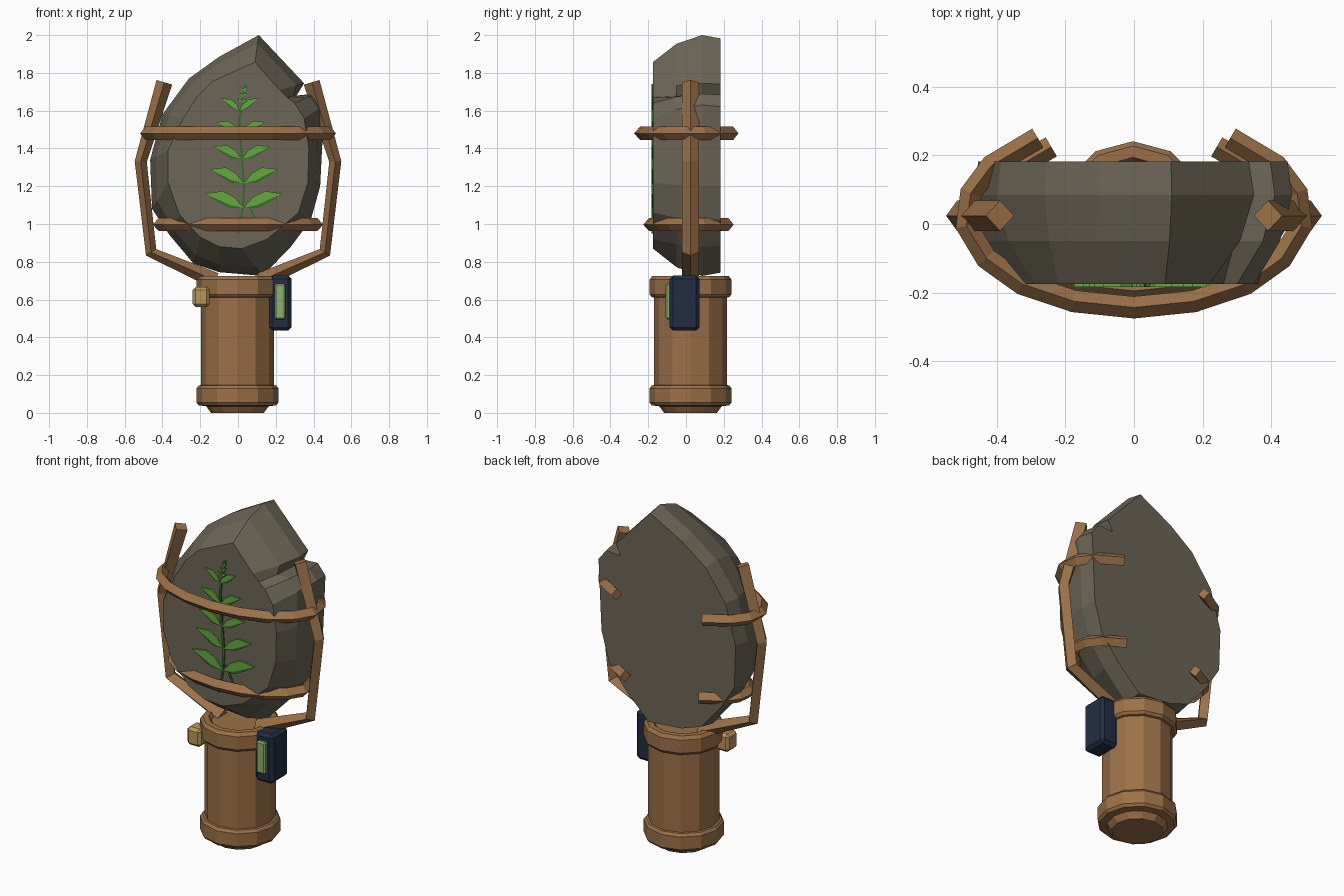
import bpy, bmesh, math
from mathutils import Vector

if "Cube" in bpy.data.objects:
    bpy.data.objects.remove(bpy.data.objects["Cube"])


def material(name, rgb):
    m = bpy.data.materials.new(name)
    m.diffuse_color = (*rgb, 1)
    m.use_nodes = True
    m.node_tree.nodes["Principled BSDF"].inputs["Base Color"].default_value = m.diffuse_color
    return m


WOOD = material("brown wood", (0.33, 0.165, 0.065))
STONE = material("grey stone", (0.150, 0.132, 0.094))
LEAF = material("leaf green", (0.13, 0.40, 0.05))
STEM = material("dark green", (0.035, 0.15, 0.02))
NAVY = material("dark navy", (0.016, 0.027, 0.055))
SCREEN = material("pale green", (0.27, 0.42, 0.15))
GOLD = material("gold", (0.50, 0.31, 0.10))


def mesh_object(name, verts, faces, mat):
    me = bpy.data.meshes.new(name)
    me.from_pydata([tuple(v) for v in verts], [], faces)
    bm = bmesh.new()
    bm.from_mesh(me)
    bmesh.ops.recalc_face_normals(bm, faces=bm.faces)
    bm.to_mesh(me)
    bm.free()
    me.materials.append(mat)
    ob = bpy.data.objects.new(name, me)
    bpy.context.collection.objects.link(ob)
    return ob


def loft(name, rings, mat):
    """Skin equal-length rings and cap both ends."""
    n = len(rings[0])
    verts = [v for r in rings for v in r]
    faces = [(k * n + i, k * n + (i + 1) % n, (k + 1) * n + (i + 1) % n, (k + 1) * n + i)
             for k in range(len(rings) - 1) for i in range(n)]
    faces += [tuple(range(n)), tuple(range(len(verts) - n, len(verts)))]
    return mesh_object(name, verts, faces, mat)


def bar(name, path, normal, a, b, mat, end_b=None):
    """Diamond-section bar: a along the fixed normal, b across it."""
    pts, n = [Vector(p) for p in path], Vector(normal)
    rings = []
    for i, p in enumerate(pts):
        t = (pts[min(i + 1, len(pts) - 1)] - pts[max(i - 1, 0)]).normalized()
        s = t.cross(n).normalized()
        w = end_b if end_b and i in (0, len(pts) - 1) else b
        rings.append([p + n * a, p + s * w, p - n * a, p - s * w])
    return loft(name, rings, mat)


def box(name, lo, hi, bevel, mat):
    lo, hi = Vector(lo), Vector(hi)
    bm = bmesh.new()
    bmesh.ops.create_cube(bm, size=1)
    for v in bm.verts:
        v.co = Vector((lo[i] + hi[i]) / 2 + v.co[i] * (hi[i] - lo[i]) for i in range(3))
    bmesh.ops.bevel(bm, geom=bm.edges[:], offset=bevel, segments=1, affect='EDGES')
    me = bpy.data.meshes.new(name)
    bm.to_mesh(me)
    bm.free()
    me.materials.append(mat)
    ob = bpy.data.objects.new(name, me)
    bpy.context.collection.objects.link(ob)
    return ob


# Handle: twelve-sided turned grip with two collars and a recessed top
profile = [(0.14, 0), (0.165, 0.035), (0.205, 0.04), (0.217, 0.055), (0.217, 0.13), (0.205, 0.145),
           (0.193, 0.147), (0.193, 0.61), (0.205, 0.613), (0.217, 0.628), (0.217, 0.705),
           (0.203, 0.724), (0.17, 0.724), (0.155, 0.70)]
loft("handle", [[(-0.003 + r * math.cos(i * math.pi / 6), 0.024 + r * math.sin(i * math.pi / 6), z)
                 for i in range(12)] for r, z in profile], WOOD)

# Stone slab: small front outline blended to the full outline
front = [(.09, 1.857), (.22, 1.71), (.26, 1.67), (.30, 1.64), (.35, 1.56), (.375, 1.4), (.37, 1.22),
         (.32, 1.06), (.155, .92), (.02, .87), (-.10, .88), (-.20, .93), (-.31, 1.05),
         (-.37, 1.22), (-.37, 1.39), (-.29, 1.56), (-.22, 1.67), (-.135, 1.755)]
full = [(.11, 2.0), (.35, 1.745), (.31, 1.68), (.41, 1.69), (.46, 1.63), (.445, 1.4), (.435, 1.2),
        (.385, 1.02), (.28, .88), (.13, .725), (-.10, .745), (-.235, .79), (-.365, .945),
        (-.455, 1.08), (-.465, 1.34), (-.40, 1.58), (-.26, 1.77), (-.10, 1.885)]
loft("stone", [[(f[0] + (g[0] - f[0]) * t, y, f[1] + (g[1] - f[1]) * t) for f, g in zip(front, full)]
               for y, t in [(-.175, 0), (-.05, .68), (.085, 1), (.182, .88)]], STONE)

# Side posts of the cradle
for side, label in ((-1, "left"), (1, "right")):
    bar("post_" + label, [(side * x, 0.024, z) for x, z in
                          [(.12, .70), (.46, .85), (.515, 1.33), (.39, 1.75)]],
        (0, 1, 0), 0.044, 0.032, WOOD, 0.043)

# Hoops, open at the back
half = [(-.28, .25), (-.415, .17), (-.475, .09), (-.488, -.005), (-.43, -.10), (-.325, -.175),
        (-.175, -.225)]
hoop = half + [(0, -.243)] + [(-x, y) for x, y in reversed(half)]
for label, z, sx, sy in (("upper", 1.48, 1, 1), ("lower", 0.997, 0.86, 0.85)):
    bar("hoop_" + label, [(x * sx, y * sy + 0.012 * (sx < 1), z) for x, y in hoop],
        (0, 0, 1), 0.035, 0.032, WOOD)

# Display unit and gold knob on the collar
box("display_case", (.168, -.087, .435), (.284, .072, .727), .018, NAVY)
box("display_screen", (.193, -.108, .495), (.252, -.07, .685), .008, SCREEN)
box("knob", (-.24, -.145, .56), (-.15, -.05, .667), .016, GOLD)


# Plant inlay: flat plates on the front of the stone
def plate(name, outline, y, mat):
    return loft(name, [[(x, y, z) for x, z in outline], [(x, -.174, z) for x, z in outline]], mat)


def strip(name, pts, w, y, mat):
    plate(name, [(x - w, z) for x, z in pts] + [(x + w, z) for x, z in reversed(pts)], y, mat)


strip("stem", [(0, .95), (.025, 1.08), (.033, 1.2), (.018, 1.38), (.008, 1.55), (.025, 1.66), (.04, 1.74)],
      .006, -.182, STEM)
strip("side_shoot", [(.09, 1.03), (.045, 1.12)], .006, -.181, STEM)


def leaf(name, base, tip):
    b, t = Vector(base), Vector(tip)
    d = t - b
    n = Vector((-d.y, d.x))
    n = n if n.y > 0 else -n

    def at(u, v):
        return tuple(b + d * u + n * v)
    top = [at(0, 0), at(.3, .17), at(.62, .21), at(1, 0)]
    plate(name, top + [at(.65, -.02), at(.33, -.05)], -.183, LEAF)
    plate(name + "_shade", [at(0, 0), at(.33, -.04), at(.65, -.01), at(1, 0), at(.65, -.08), at(.33, -.12)],
          -.181, STEM)


rows = [(.03, 1.085, .205, .075), (.031, 1.215, .18, .075), (.02, 1.345, .15, .065),
        (.014, 1.48, .13, .06), (.01, 1.60, .10, .065)]
for k, (x, z, w, h) in enumerate(rows):
    for side, label in ((-1, "left"), (1, "right")):
        leaf(f"leaf_{label}_{k}", (x, z), (x + side * w, z + h))
# Tiny bud leaves at the tip
for k in range(3):
    for side in (-1, 1):
        z = 1.64 + k * .03
        leaf(f"bud_{k}_{side}", (.022 + k * .006, z), (.022 + k * .006 + side * (.028 - k * .006), z + .025))
